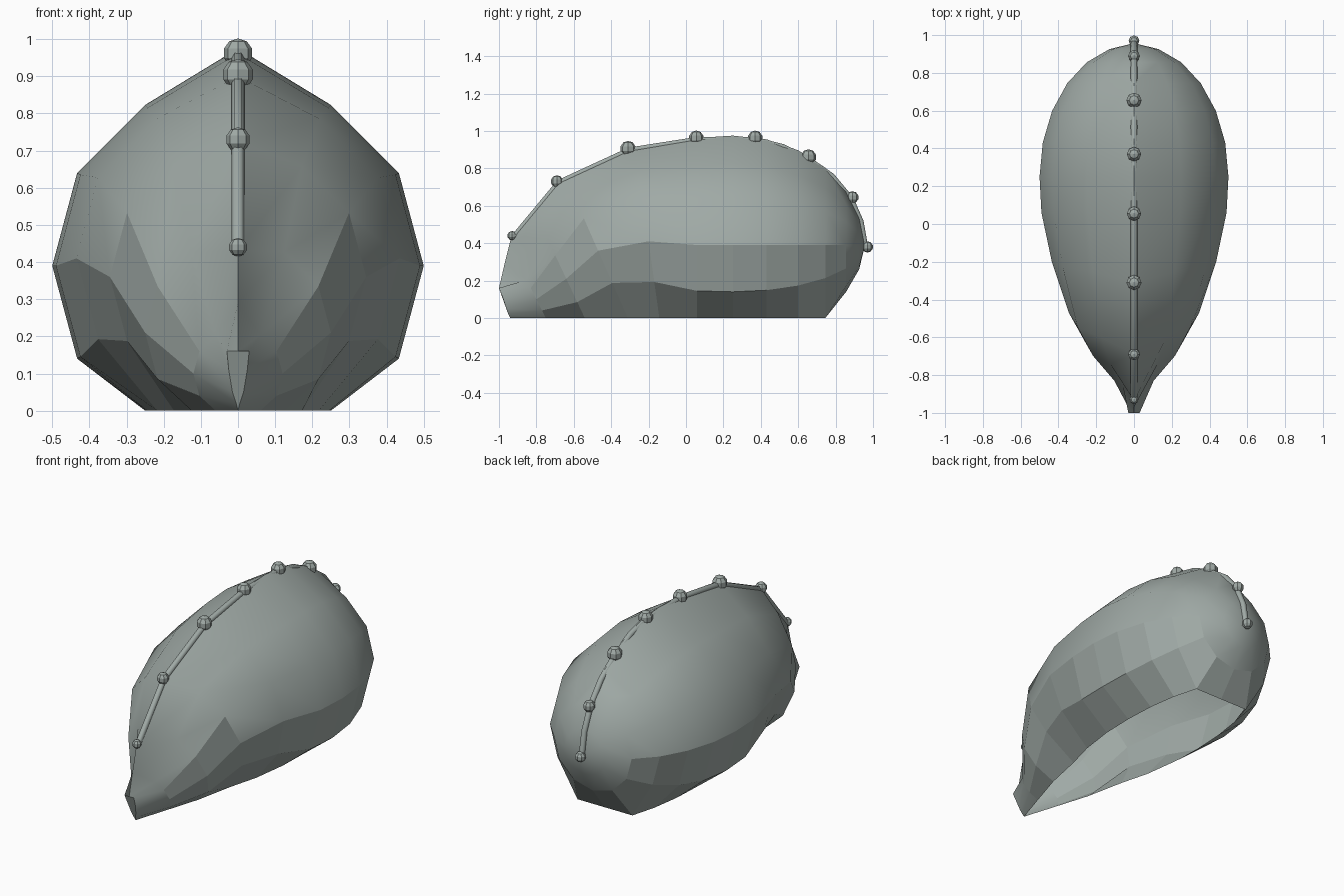
import bpy, bmesh, math
from mathutils import Vector

cube = bpy.data.objects.get("Cube")
if cube:
    bpy.data.objects.remove(cube, do_unlink=True)

grey = bpy.data.materials.new("grey_green")
grey.use_nodes = True
colour = (0.35, 0.40, 0.38, 1)
grey.diffuse_color = colour
grey.node_tree.nodes["Principled BSDF"].inputs["Base Color"].default_value = colour


def add_object(name, bm):
    mesh = bpy.data.meshes.new(name)
    bm.to_mesh(mesh)
    bm.free()
    mesh.materials.append(grey)
    obj = bpy.data.objects.new(name, mesh)
    bpy.context.collection.objects.link(obj)
    return obj


def smooth(obj, angle):
    bpy.ops.object.select_all(action='DESELECT')
    obj.select_set(True)
    bpy.context.view_layer.objects.active = obj
    bpy.ops.object.shade_smooth_by_angle(angle=math.radians(angle))


# Shell stations from front to back:
# y, half width, height of widest point, forward tilt, ridge y, ridge z
stations = [
    (-0.80, 0.12, 0.10, 0.50, -0.97, 0.29),
    (-0.64, 0.25, 0.21, 0.47, -0.935, 0.43),
    (-0.47, 0.345, 0.36, 0.44, -0.69, 0.725),
    (-0.20, 0.435, 0.41, 0.14, -0.31, 0.90),
    (0.06, 0.49, 0.39, 0, 0.05, 0.962),
]
# The back is a half ellipsoid with a raised ridge
for step in range(6):
    a = math.radians(15 * step)
    y, r = 0.25 + 0.7 * math.sin(a), 0.5 * math.cos(a)
    stations.append((y, r, 0.39, 0, y, 0.39 + 1.17 * r))


def half_ring(y, r, mid, tilt, ridge_y, ridge_z):
    """Points from the ridge down the +x side to the middle of the underside."""
    points = [Vector((0, ridge_y, ridge_z))]
    for k in range(1, 7):
        a = math.radians(30 * k)
        z = mid + r * math.cos(a)
        if k >= 5 and y < 0.8:
            z = 0
        points.append(Vector((r * math.sin(a), y - tilt * (z - mid), z)))
    return points


# Pinched beak at the front end
beak = [Vector(p) for p in ((0, -1, .16), (.03, -1, .16), (.025, -.98, .11),
                            (.015, -.96, .05), (.005, -.95, .02), (0, -.94, 0))]
beak.append(beak[-1].copy())
rings = [beak] + [half_ring(*s) for s in stations]
rings.append([Vector((0, 0.957, 0.39))] * 7)

# Hollow shell, open underneath except at the rounded back
bm = bmesh.new()
for side in (1, -1):
    grid = [[bm.verts.new((p.x * side, p.y, p.z)) for p in ring] for ring in rings]
    for i in range(len(grid) - 1):
        for k in range(6):
            if k == 5 and rings[i + 1][k].y < 0.8:
                continue
            quad = [grid[i][k], grid[i][k + 1], grid[i + 1][k + 1], grid[i + 1][k]]
            face = bm.faces.new(quad if side > 0 else quad[::-1])
            # Lower bands stay faceted
            face.material_index = 0
    # Front of the beak
    front = grid[0][:6]
    bm.faces.new(front[::-1] if side > 0 else front)
bmesh.ops.remove_doubles(bm, verts=bm.verts, dist=0.0005)
bmesh.ops.dissolve_degenerate(bm, dist=0.0005, edges=bm.edges)
bmesh.ops.recalc_face_normals(bm, faces=bm.faces)
shell = add_object("shell", bm)
smooth(shell, 40)
# Lower bands stay faceted
for face in shell.data.polygons:
    if face.normal.z < 0.05 and -0.75 < face.center.y < 0.85:
        face.use_smooth = False

# Beads along the ridge: y, z, radius
beads = [(-.93, .44, .025), (-.69, .73, .033), (-.31, .905, .042), (.055, .962, .04),
         (.37, .962, .04), (.655, .86, .042), (.89, .645, .033), (.97, .38, .03)]

# Cord joining the beads, half sunk into the ridge
curve = bpy.data.curves.new("ridge_cord", 'CURVE')
curve.dimensions = '3D'
curve.bevel_depth = 0.018
curve.bevel_resolution = 1
curve.use_fill_caps = True
path = [(y, z) for y, z, r in beads]
path.insert(5, (0.52, 0.925))
path.insert(7, (0.79, 0.765))
path.insert(9, (0.945, 0.52))
spline = curve.splines.new('POLY')
spline.points.add(len(path) - 1)
centre = Vector((0, 0.1, 0.2))
for point, (y, z) in zip(spline.points, path):
    point.co = (*centre.lerp(Vector((0, y, z)), 0.987), 1)
curve.materials.append(grey)
cord = bpy.data.objects.new("ridge_cord", curve)
bpy.context.collection.objects.link(cord)

for n, (y, z, r) in enumerate(beads):
    bm = bmesh.new()
    bmesh.ops.create_uvsphere(bm, u_segments=8, v_segments=5, radius=r)
    bead = add_object(f"ridge_bead_{n + 1}", bm)
    bead.location = (0, y, z)
